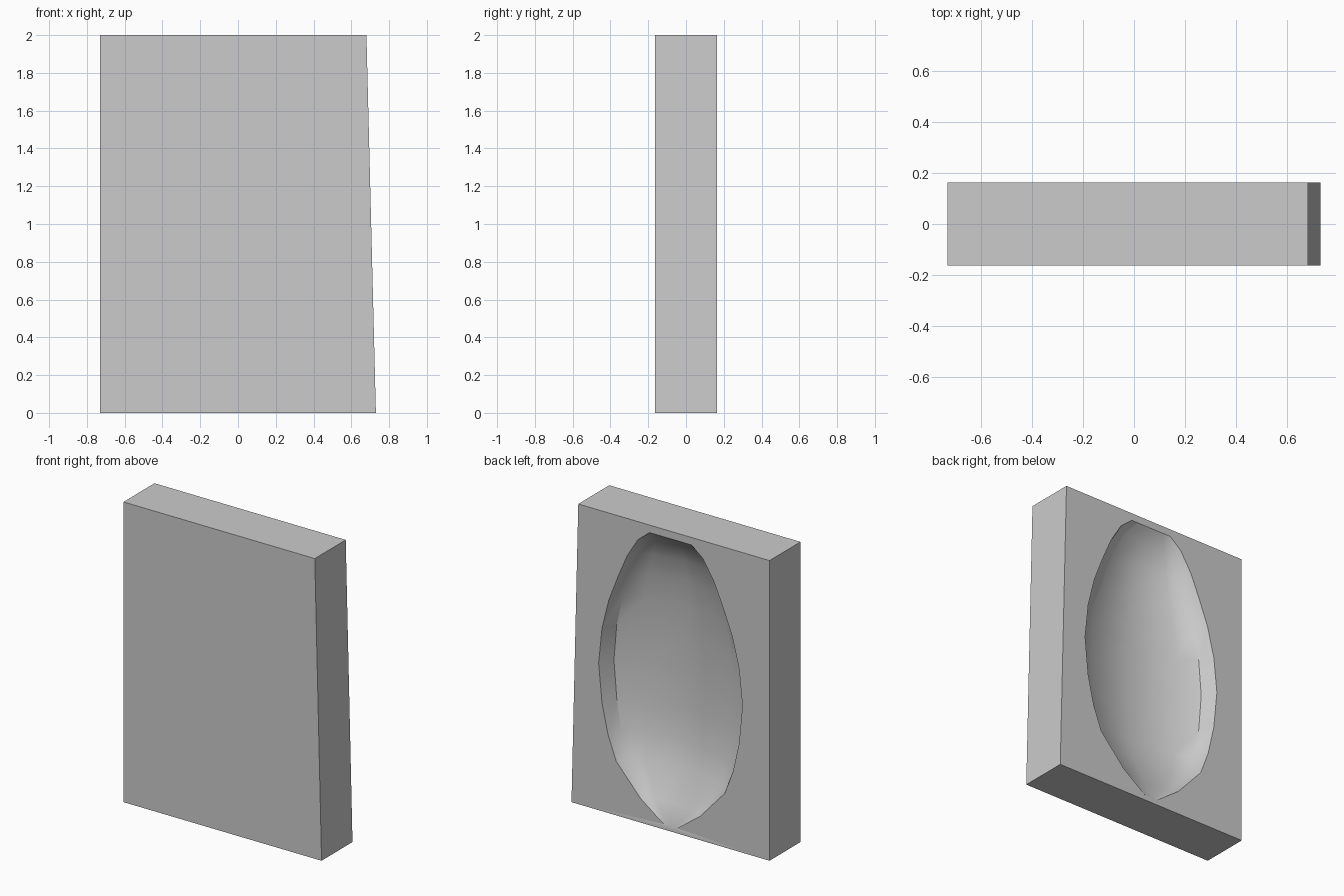
import bpy
import bmesh
import math

cube = bpy.data.objects.get("Cube")
if cube:
    bpy.data.objects.remove(cube, do_unlink=True)

grey = bpy.data.materials.new("light grey")
grey.use_nodes = True
colour = (0.6, 0.6, 0.6, 1)
grey.diffuse_color = colour
grey.node_tree.nodes["Principled BSDF"].inputs["Base Color"].default_value = colour

HALF_DEPTH = 0.163
bm = bmesh.new()

# Block outline, with the left side leaning inwards towards the top
outline = [(-0.73, 0), (0.73, 0), (0.68, 2), (-0.73, 2)]
front = [bm.verts.new((x, -HALF_DEPTH, z)) for x, z in outline]
back = [bm.verts.new((x, HALF_DEPTH, z)) for x, z in outline]
bm.faces.new(front)
for i in range(len(outline)):
    j = (i + 1) % len(outline)
    bm.faces.new((front[i], back[i], back[j], front[j]))
back_edges = [bm.edges.get((back[i], back[i - 1])) for i in range(len(back))]

# Hollow in the back: height, half width and depth of each row
rows = [(0.035, 0.05, 0), (0.16, 0.22, 0.065), (0.36, 0.40, 0.155),
        (0.52, 0.46, 0.20), (0.72, 0.505, 0.217), (0.98, 0.53, 0.222),
        (1.22, 0.505, 0.215), (1.42, 0.455, 0.205), (1.6, 0.385, 0.185),
        (1.75, 0.32, 0.15), (1.88, 0.24, 0.085), (1.95, 0.155, 0)]
half_section = [(1, 0), (0.91, 0.42), (0.66, 0.73)]
section = half_section + [(0, 1)] + [(-u, d) for u, d in reversed(half_section)]
grid = [[bm.verts.new((u * width, HALF_DEPTH - d * depth, z)) for u, d in section]
        for z, width, depth in rows]
hollow = []
for low, high in zip(grid, grid[1:]):
    for i in range(len(section) - 1):
        hollow.append(bm.faces.new((low[i], low[i + 1], high[i + 1], high[i])))
rim = {e for f in hollow for e in f.edges if len(e.link_faces) == 1}

# Flat back around the hollow
bmesh.ops.triangle_fill(bm, edges=back_edges + list(rim), use_beauty=True)
bmesh.ops.recalc_face_normals(bm, faces=bm.faces[:])

mesh = bpy.data.meshes.new("hollowed_block")
bm.to_mesh(mesh)
bm.free()
mesh.materials.append(grey)
block = bpy.data.objects.new("hollowed_block", mesh)
bpy.context.collection.objects.link(block)
bpy.ops.object.select_all(action="DESELECT")
block.select_set(True)
bpy.context.view_layer.objects.active = block
bpy.ops.object.shade_smooth_by_angle(angle=math.radians(35))
